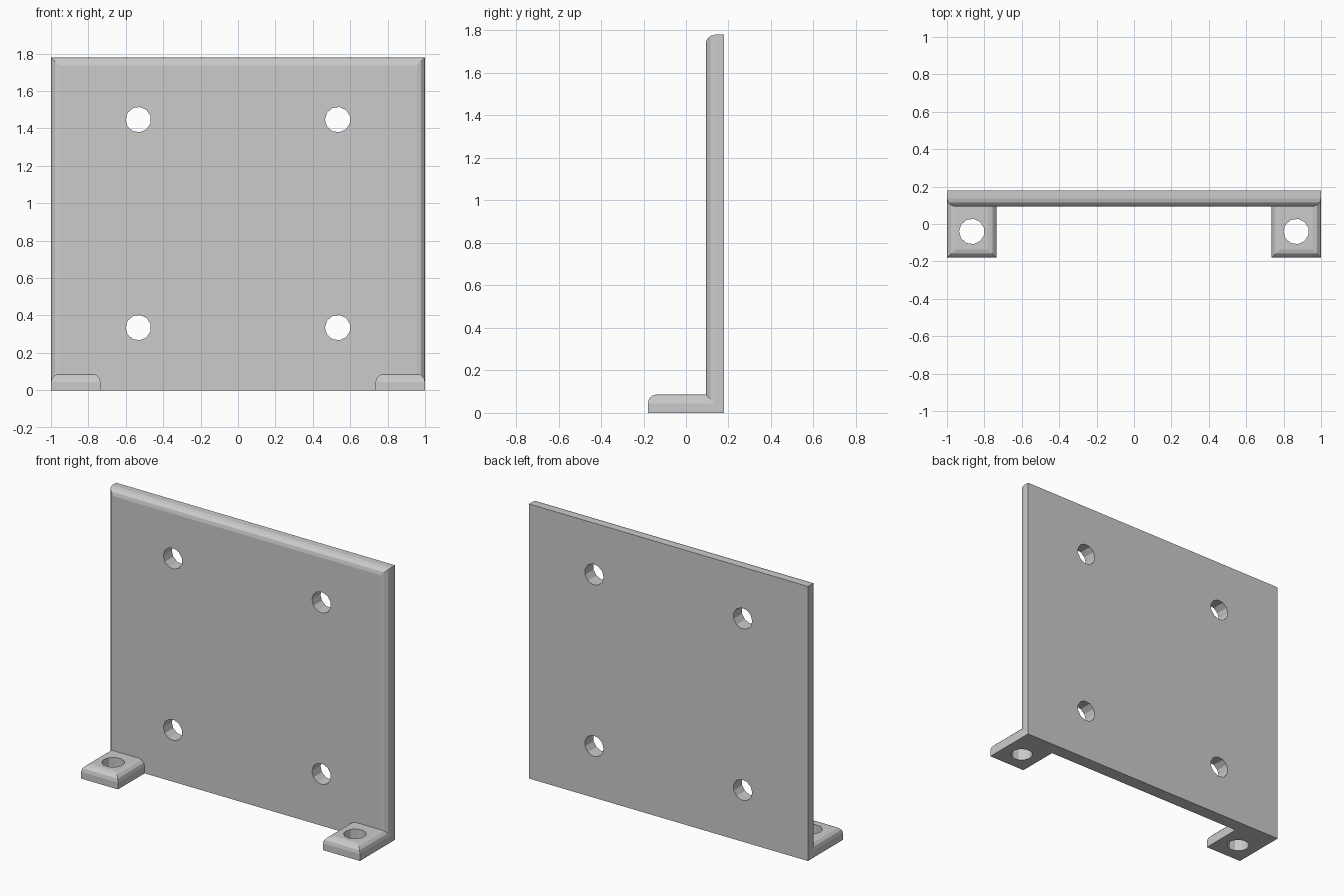
import bpy, bmesh, math
from mathutils import Matrix, Vector

cube = bpy.data.objects.get("Cube")
if cube:
    bpy.data.objects.remove(cube)

metal = bpy.data.materials.new("light_grey")
metal.use_nodes = True
GREY = (0.6, 0.6, 0.6, 1)
metal.diffuse_color = GREY
metal.node_tree.nodes["Principled BSDF"].inputs["Base Color"].default_value = GREY

T = 0.087      # sheet thickness
R = 0.043      # edge rounding


def add_object(name, bm):
    mesh = bpy.data.meshes.new(name)
    bm.to_mesh(mesh)
    bm.free()
    mesh.materials.append(metal)
    obj = bpy.data.objects.new(name, mesh)
    bpy.context.collection.objects.link(obj)
    return obj


def rounded_slab(name, low, high, pick):
    """Box whose edges chosen by pick(midpoint) are rounded."""
    low, high = Vector(low), Vector(high)
    bm = bmesh.new()
    bmesh.ops.create_cube(bm, size=1)
    for v in bm.verts:
        v.co = (low + high) / 2 + v.co * (high - low)
    # midpoint expressed as -1, 0 or 1 along each axis
    edges = []
    for e in bm.edges:
        mid = (e.verts[0].co + e.verts[1].co) / 2 - (low + high) / 2
        if pick(*[round(2 * m / s) for m, s in zip(mid, high - low)]):
            edges.append(e)
    bmesh.ops.bevel(bm, geom=edges, offset=R, segments=3, profile=0.5, affect='EDGES')
    return add_object(name, bm)


def boolean(target, tool, operation):
    mod = target.modifiers.new(tool.name, 'BOOLEAN')
    mod.operation = operation
    mod.solver = 'EXACT'
    mod.object = tool
    bpy.context.view_layer.objects.active = target
    bpy.ops.object.modifier_apply(modifier=mod.name)
    bpy.data.objects.remove(tool)


def drill(target, centre, axis):
    bm = bmesh.new()
    bmesh.ops.create_cone(bm, cap_ends=True, segments=11, radius1=0.068,
                          radius2=0.068, depth=0.3)
    bmesh.ops.rotate(bm, verts=bm.verts, matrix=Matrix.Rotation(math.pi / 2, 3, 'Z'))
    if axis == 'Y':
        bmesh.ops.rotate(bm, verts=bm.verts, matrix=Matrix.Rotation(math.pi / 2, 3, 'X'))
    bmesh.ops.translate(bm, verts=bm.verts, vec=centre)
    cutter = add_object("hole_cutter", bm)
    cutter.hide_render = True
    boolean(target, cutter, 'DIFFERENCE')


# Upright plate, rounded along the front's sides and top
bracket = rounded_slab("mounting_bracket", (-1, 0.18 - T, 0), (1, 0.18, 1.78),
                       lambda x, y, z: y == -1 and z >= 0)

# Two feet, rounded along the top's front and sides
for side in (-1, 1):
    xs = sorted((side * 0.735, side))
    foot = rounded_slab("foot", (xs[0], -0.18, 0), (xs[1], 0.16, T),
                        lambda x, y, z: z == 1 and y <= 0)
    boolean(bracket, foot, 'UNION')

# Screw holes through the plate and feet
for side in (-1, 1):
    for z in (0.335, 1.447):
        drill(bracket, (side * 0.533, 0.14, z), 'Y')
    drill(bracket, (side * 0.867, -0.04, 0.05), 'Z')
